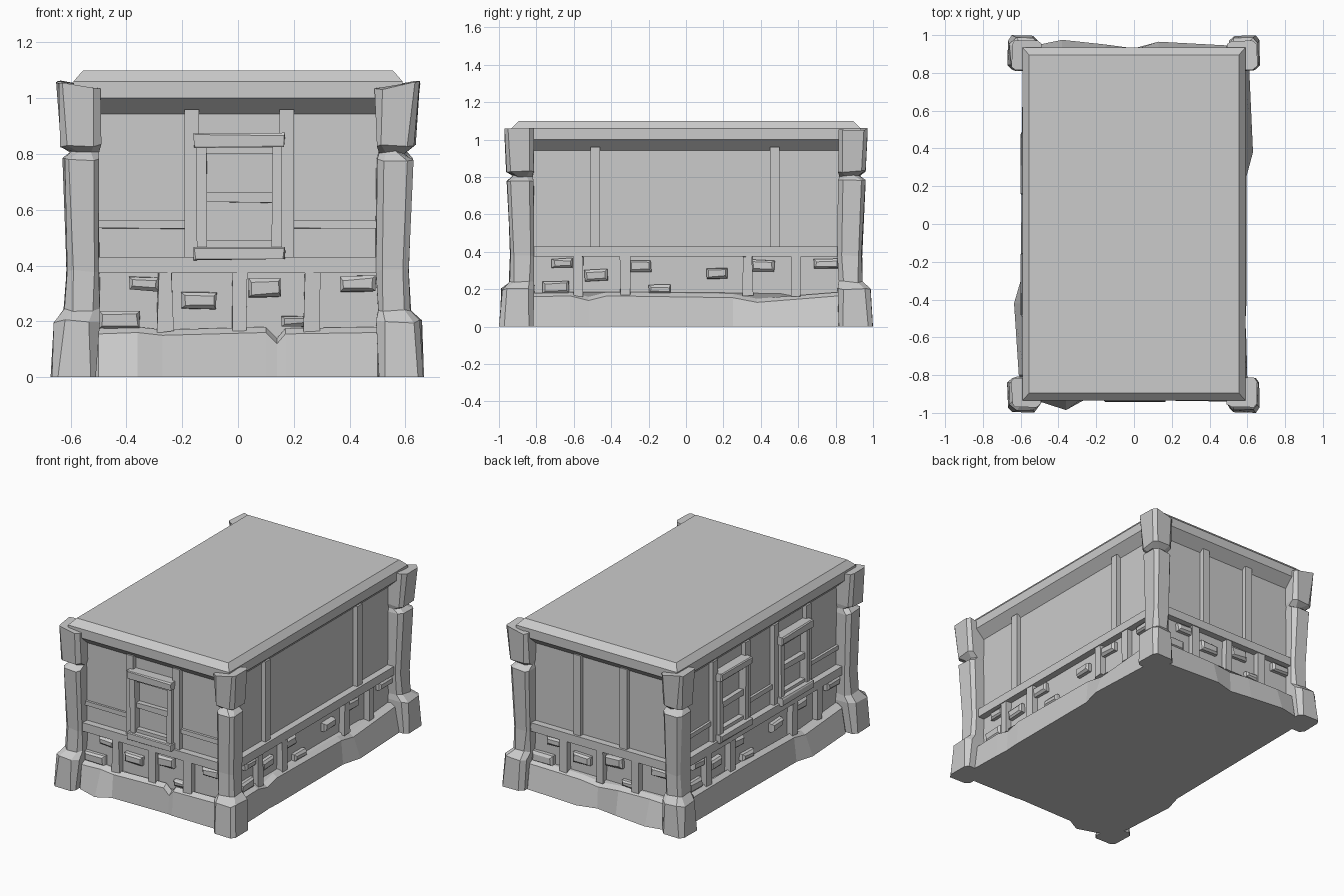
import bpy, bmesh, math, random
from mathutils import Matrix, Vector

if "Cube" in bpy.data.objects:
    bpy.data.objects.remove(bpy.data.objects["Cube"])

rng = random.Random(4)
SIDES = ["front", "right", "back", "left"]
WALL = [0.87, 0.53, 0.87, 0.53]      # wall distance from the centre
SPAN = [0.52, 0.84, 0.52, 0.84]      # half length of trim between posts


def loft(name, rings, mat=Matrix(), jitter=0.0):
    """Skin a stack of equal-length point rings and cap both ends."""
    bm = bmesh.new()
    j = lambda: rng.uniform(-jitter, jitter)
    rows = [[bm.verts.new(mat @ Vector((p[0] + j(), p[1] + j() * .5, p[2] + j()))) for p in r]
            for r in rings]
    n = len(rows[0])
    for a, b in zip(rows, rows[1:]):
        for i in range(n):
            bm.faces.new((a[i], a[(i + 1) % n], b[(i + 1) % n], b[i]))
    bm.faces.new(rows[0][::-1])
    bm.faces.new(rows[-1])
    bmesh.ops.recalc_face_normals(bm, faces=bm.faces)
    me = bpy.data.meshes.new(name)
    bm.to_mesh(me)
    bm.free()
    ob = bpy.data.objects.new(name, me)
    bpy.context.collection.objects.link(ob)
    return ob


def rect(hx, hy, z):
    return [(-hx, -hy, z), (hx, -hy, z), (hx, hy, z), (-hx, hy, z)]


def block(name, k, u, z, w, h, out, bevel=0.0, jitter=0.0, tilt=0.0):
    """Block lying on wall k: centre (u, z), size (w, h), standing out from the wall."""
    def ring(inset, d):
        a, b = w / 2 - inset, h / 2 - inset
        pts = [(-a, -b), (a, -b), (a, b), (-a, b)]
        c, s = math.cos(tilt), math.sin(tilt)
        return [(u + x * c - y * s, -(WALL[k] + d), z + x * s + y * c) for x, y in pts]
    rings = [ring(0, -0.03), ring(0, out - bevel)]
    if bevel:
        rings.append(ring(bevel, out))
    else:
        rings[1] = ring(0, out)
    return loft(f"{SIDES[k]}_{name}", rings, Matrix.Rotation(k * math.pi / 2, 4, 'Z'), jitter)


# Wall core
loft("walls", [rect(0.53, 0.87, 0.02), rect(0.53, 0.87, 1.0)])

# Roof slab with sloped underside and chamfered rim
loft("roof", [rect(0.53, 0.87, 0.943), rect(0.59, 0.935, 1.0),
              rect(0.59, 0.935, 1.06), rect(0.555, 0.895, 1.1)])

# Rough stone base: (u, foot distance, rim height) along each side
base_sides = [
    [(-.5, .94, .155), (-.36, .985, .16), (-.27, .935, .15), (.1, .93, .16), (.14, .93, .12), (.17, .935, .155), (.5, .94, .16)],
    [(-.82, .60, .16), (-.62, .595, .165), (-.52, .59, .14), (-.42, .595, .165), (.25, .595, .155), (.38, .63, .13), (.82, .61, .165)],
    [(-.5, .945, .16), (-.13, .965, .155), (0, .93, .14), (.15, .95, .155), (.38, .975, .16), (.5, .95, .155)],
    [(-.82, .59, .16), (-.2, .595, .165), (.3, .60, .155), (.42, .635, .13), (.8, .61, .16)],
]
base = [[], [], []]
for k, pts in enumerate(base_sides):
    m = Matrix.Rotation(k * math.pi / 2, 4, 'Z')
    for u, d, z in pts:
        base[0].append(m @ Vector((u, -d, 0)))
        base[1].append(m @ Vector((u, -(WALL[k] + 0.052), z)))
        base[2].append(m @ Vector((u, -(WALL[k] + 0.02), z + 0.02)))
loft("stone_base", base)

# Corner posts: (z, outer x, outer y, inner x, inner y, chamfer)
post_profile = [
    (0.00, .668, .997, .505, .815, .025), (0.20, .655, .985, .500, .810, .030),
    (0.24, .620, .945, .500, .815, .025), (0.38, .610, .940, .495, .812, .020),
    (0.78, .625, .958, .495, .815, .022), (0.805, .600, .925, .500, .820, .030),
    (0.83, .632, .962, .495, .815, .022), (1.045, .648, .970, .495, .815, .018),
]
for sx in (-1, 1):
    for sy in (-1, 1):
        rings = []
        for z, xo, yo, xi, yi, c in post_profile:
            ring = [(xi, yi), (xo - c, yi), (xo, yi + c), (xo, yo - c), (xo - c, yo),
                    (xi + c, yo), (xi, yo - c)]
            tip = 0.012 if z > 1 else 0
            rings.append([(x, y, z + (tip if x > .6 else -tip)) for x, y in ring])
        name = f"{'front' if sy < 0 else 'back'}_{'left' if sx < 0 else 'right'}_post"
        post = loft(name, rings, Matrix.Diagonal((sx, sy, 1, 1)), 0.006)
        for v in post.data.vertices:
            if v.co.z < 0.02:
                v.co.z = 0

# Trim and bricks per wall: (u, z, width, height)
short_bricks = [(-.335, .335, .11, .05), (-.14, .275, .125, .062), (.095, .32, .12, .065),
                (.43, .335, .125, .055), (-.425, .205, .15, .065), (.2, .2, .09, .04)]
long_bricks = [(-.66, .34, .11, .05), (-.48, .275, .12, .062), (-.245, .325, .115, .058),
               (.165, .285, .115, .056), (.41, .325, .12, .058), (.75, .335, .13, .05),
               (-.695, .21, .14, .065), (-.14, .2, .12, .045)]
short_studs, long_studs = (-.26, .005, .265), (-.575, -.325, .33, .59)
upper_studs = [(-.165, .175), (-.485, .475), (-.17, .17), (-.49, -.15, .15, .49)]
windows = [(0.005,), (), (), (-.32, .32)]

for k in range(4):
    long = k % 2
    block("beam", k, 0, .402, 2 * SPAN[k], .056, .045)
    for u in long_studs if long else short_studs:
        block("lower_stud", k, u, .27, .052, .215, .04, jitter=.005)
    for u in upper_studs[k]:
        block("upper_stud", k, u, .69, .052, .54, .03)
    for u, z, w, h in long_bricks if long else short_bricks:
        block("brick", k, u, z, w, h, .035, .012, .004, rng.uniform(-.05, .05))

    # Windows with lintel, sill, jambs and crossbar
    for u in windows[k]:
        block("window_lintel", k, u, .848, .325, .05, .07, .006, .004)
        block("window_sill", k, u, .445, .33, .048, .07, .006, .004)
        for s in (-1, 1):
            block("window_jamb", k, u + s * .135, .65, .035, .38, .05, jitter=.003)
        block("window_crossbar", k, u, .643, .25, .036, .035, jitter=.004)
        block("window_head", k, u, .812, .25, .022, .035)
        block("window_foot", k, u, .478, .25, .022, .035)

    # Thin rail between the windows and posts
    if windows[k]:
        edges = [-SPAN[k]]
        for u in windows[k]:
            edges += [u - .17, u + .17]
        edges.append(SPAN[k])
        for a, b in zip(edges[::2], edges[1::2]):
            block("wall_rail", k, (a + b) / 2, .548, b - a, .03, .016, jitter=.003)
